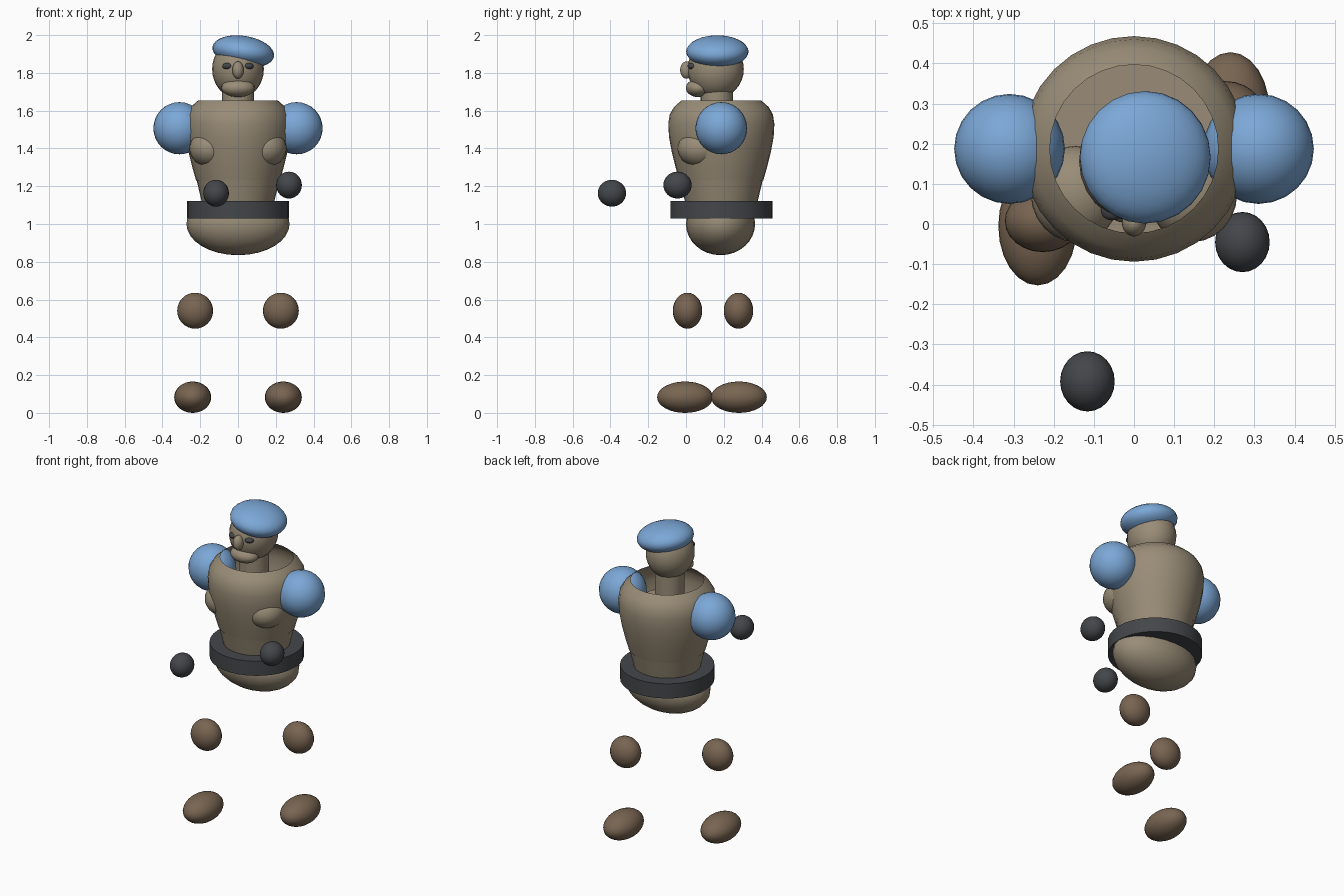
import bpy, bmesh, math

cube = bpy.data.objects.get("Cube")
if cube:
    bpy.data.objects.remove(cube, do_unlink=True)


def material(name, rgb):
    mat = bpy.data.materials.new(name)
    mat.use_nodes = True
    color = (*rgb, 1)
    mat.diffuse_color = color
    mat.node_tree.nodes["Principled BSDF"].inputs["Base Color"].default_value = color
    return mat


BLUE = material("light blue", (0.2, 0.39, 0.68))
TAN = material("khaki tan", (0.32, 0.265, 0.185))
BROWN = material("boot brown", (0.19, 0.13, 0.083))
DARK = material("charcoal", (0.057, 0.062, 0.068))
AXIS_Y = 0.187


def finish(name, bm, mat, location):
    mesh = bpy.data.meshes.new(name)
    bmesh.ops.recalc_face_normals(bm, faces=bm.faces)
    bm.to_mesh(mesh)
    bm.free()
    mesh.materials.append(mat)
    obj = bpy.data.objects.new(name, mesh)
    obj.location = location
    bpy.context.collection.objects.link(obj)
    bpy.ops.object.select_all(action="DESELECT")
    obj.select_set(True)
    bpy.context.view_layer.objects.active = obj
    bpy.ops.object.shade_smooth_by_angle(angle=math.radians(40))
    return obj


def ellipsoid(name, location, radii, mat):
    bm = bmesh.new()
    bmesh.ops.create_uvsphere(bm, u_segments=24, v_segments=16, radius=1)
    bmesh.ops.scale(bm, vec=radii, verts=bm.verts)
    return finish(name, bm, mat, location)


def lathe(name, profile, mat, y=AXIS_Y, capped=False, sides=32):
    """Turn a (radius, height) profile around a vertical axis."""
    bm = bmesh.new()
    rings = []
    for r, z in profile:
        angles = [math.tau * i / sides for i in range(sides)]
        rings.append([bm.verts.new((r * math.cos(a), r * math.sin(a), z)) for a in angles])
    for low, high in zip(rings, rings[1:]):
        for i in range(sides):
            j = (i + 1) % sides
            bm.faces.new((low[i], low[j], high[j], high[i]))
    if capped:
        bm.faces.new(rings[0][::-1])
        bm.faces.new(rings[-1])
    return finish(name, bm, mat, (0, y, 0))


# Torso: open-topped chest shell, waist, belt and pelvis
lathe("chest", [(0.222, 1.23), (0.242, 1.3), (0.262, 1.38), (0.277, 1.46), (0.281, 1.53),
                (0.273, 1.58), (0.25, 1.62), (0.21, 1.655)], TAN)
lathe("waist", [(0.183, 1.08), (0.22, 1.235)], TAN, capped=True)
lathe("belt", [(0.27, 1.03), (0.27, 1.122)], DARK, capped=True)
ellipsoid("pelvis", (0, 0.183, 1.0), (0.273, 0.183, 0.165), TAN)

# Head and face
lathe("neck", [(0.085, 1.56), (0.085, 1.74)], TAN, y=0.163, capped=True)
ellipsoid("head", (0, 0.157, 1.82), (0.137, 0.149, 0.155), TAN)
ellipsoid("muzzle", (0, 0.065, 1.72), (0.088, 0.066, 0.048), TAN)
ellipsoid("nose", (0, 0.003, 1.815), (0.03, 0.034, 0.046), TAN)
beret = ellipsoid("beret", (0.028, 0.166, 1.913), (0.165, 0.165, 0.083), BLUE)
beret.rotation_euler.y = math.radians(9)

# Paired parts; the right leg and arm stride forward
for side, sign in (("left", 1), ("right", -1)):
    ahead = sign < 0
    ellipsoid(side + "_eye", (sign * 0.055, 0.035, 1.836), (0.028, 0.026, 0.018), DARK)
    ellipsoid(side + "_chest_muscle", (sign * 0.145, 0.075, 1.4), (0.112, 0.12, 0.1), TAN)
    ellipsoid(side + "_shoulder", (sign * 0.31, AXIS_Y, 1.507), (0.138, 0.137, 0.138), BLUE)
    ellipsoid(side + "_knee", (sign * 0.227, 0.008 if ahead else 0.278, 0.541),
              (0.095, 0.078, 0.095), BROWN)
    ellipsoid(side + "_foot", (sign * 0.24, -0.005 if ahead else 0.28, 0.083),
              (0.098, 0.148, 0.083), BROWN)
    hand = (-0.116, -0.392, 1.163) if ahead else (0.27, -0.045, 1.206)
    ellipsoid(side + "_hand", hand, (0.068, 0.075, 0.071), DARK)
